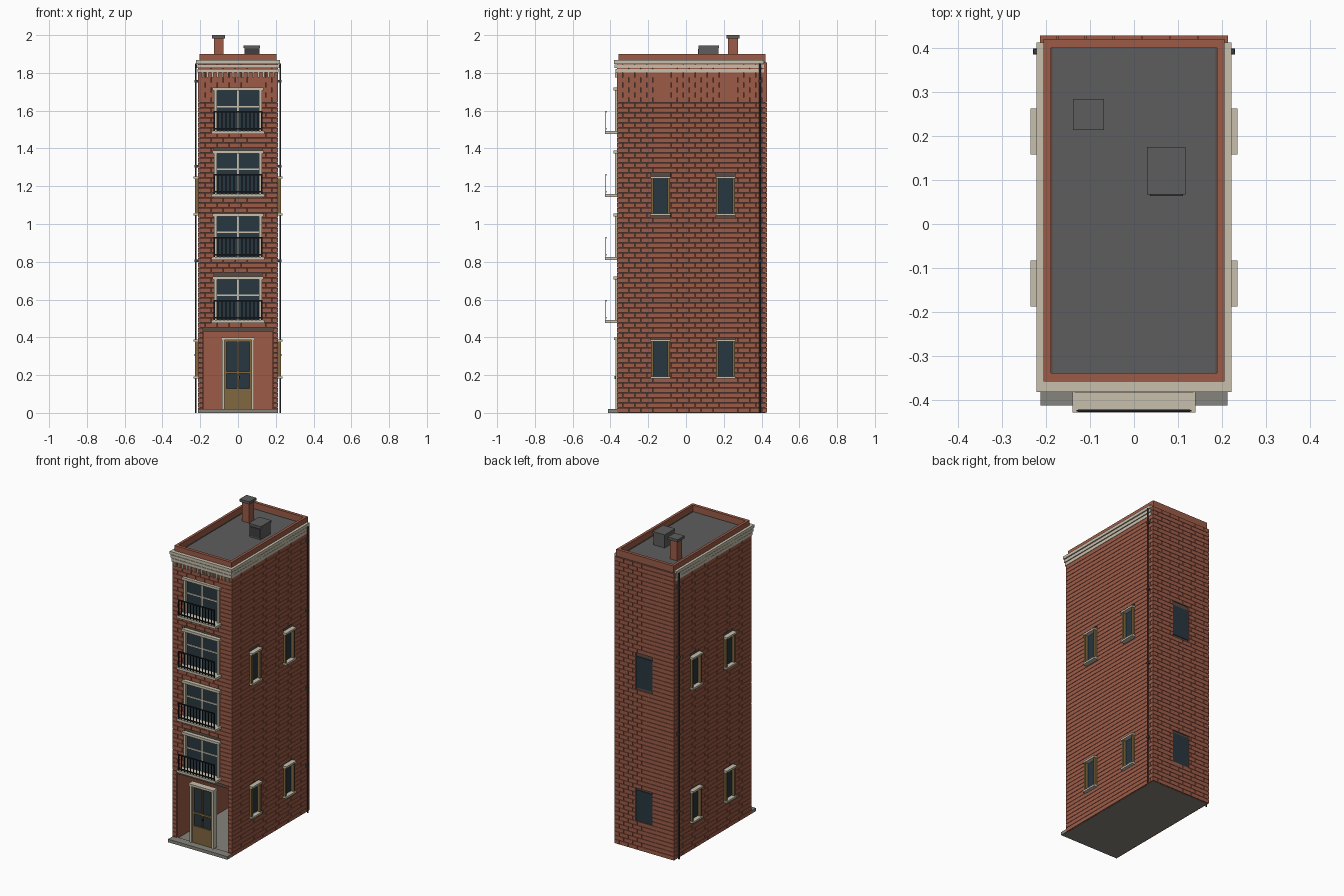
import bpy, bmesh

if "Cube" in bpy.data.objects:
    bpy.data.objects.remove(bpy.data.objects["Cube"], do_unlink=True)


def material(name, r, g, b):
    m = bpy.data.materials.new(name)
    m.use_nodes = True
    m.diffuse_color = (r, g, b, 1)
    bsdf = next(n for n in m.node_tree.nodes if n.type == 'BSDF_PRINCIPLED')
    bsdf.inputs["Base Color"].default_value = (r, g, b, 1)
    bsdf.inputs["Roughness"].default_value = 0.8
    return m


BRICK = material("brick_red", 0.335, 0.105, 0.064)
MORTAR = material("dark_mortar", 0.10, 0.07, 0.06)
STONE = material("pale_stone", 0.58, 0.53, 0.42)
STEP = material("step_grey", 0.24, 0.23, 0.20)
ROOF = material("roof_grey", 0.11, 0.11, 0.11)
GLASS = material("dark_glass", 0.021, 0.038, 0.05)
WOOD = material("brown_wood", 0.22, 0.135, 0.05)
IRON = material("black_iron", 0.01, 0.012, 0.015)
METAL = material("dark_metal", 0.05, 0.05, 0.055)


def boxes(name, mat, items):
    """One object made of boxes given as (x0, x1, y0, y1, z0, z1)."""
    bm = bmesh.new()
    for it in items:
        xs, ys, zs = (sorted(it[i:i + 2]) for i in (0, 2, 4))
        v = [bm.verts.new((x, y, z)) for x in xs for y in ys for z in zs]
        for f in ("0132", "4576", "0451", "2376", "0264", "1573"):
            bm.faces.new([v[int(c)] for c in f])
    bmesh.ops.recalc_face_normals(bm, faces=bm.faces)
    me = bpy.data.meshes.new(name)
    bm.to_mesh(me)
    bm.free()
    me.materials.append(mat)
    ob = bpy.data.objects.new(name, me)
    bpy.context.collection.objects.link(ob)


# Main dimensions
W, F, B = 0.205, -0.358, 0.42      # half width, front and back of the core
TOP, WALL, OUT = 1.86, 0.02, 0.008
OPEN_W, OPEN_H = 0.185, 0.43
ROW, BRICK_L, GAP = 0.0265, 0.064, 0.0022
FLOORS = [0.49 + i / 3 for i in range(4)]
SIDE_Y, SIDE_Z = (-0.135, 0.21), (0.185, 1.048)
WIN_H, SIDE_W, BACK_W, FRONT_W = 0.2, 0.05, 0.06, 0.127

# Hollow core of the walls, open at the ground floor front
sides = (-1, 1)
boxes("wall_core", MORTAR,
      [(s * W, s * (W - WALL), F, B, 0.001, TOP) for s in sides] +
      [(-W, W, B - WALL, B, 0.001, TOP), (-W, W, F, F + WALL, OPEN_H, TOP)])
lin = W - WALL
boxes("room_lining", BRICK,
      [(s * lin, s * (lin - 0.003), F, B - WALL, 0.001, OPEN_H) for s in sides] +
      [(-lin, lin, B - WALL - 0.003, B - WALL, 0.001, OPEN_H),
       (-lin, lin, F + 0.002, B - WALL, OPEN_H, OPEN_H + 0.01)])


def brick_wall(name, u0, u1, place, holes):
    """Running bond between u0 and u1, left out where holes (u0, u1, z0, z1) lie."""
    items = []
    for r in range(int(TOP / ROW)):
        z0, z1 = r * ROW + GAP / 2, (r + 1) * ROW - GAP / 2
        u = u0 - (r % 2) * BRICK_L / 2
        while u < u1:
            spans = [(max(u, u0), min(u + BRICK_L - GAP, u1))]
            for a, b, c, d in holes:
                if z1 > c and z0 < d:
                    spans = [p for s, e in spans
                             for p in ((s, min(e, a)), (max(s, b), e))]
            items += [place(s, e) + (z0, z1) for s, e in spans if e - s > 0.004]
            u += BRICK_L
    boxes(name, BRICK, items)


# Brick skins
side_holes = [(y - SIDE_W, y + SIDE_W, z, z + WIN_H) for y in SIDE_Y for z in SIDE_Z]
back_holes = [(-BACK_W, BACK_W, z, z + WIN_H) for z in SIDE_Z]
front_holes = [(-FRONT_W, FRONT_W, z, z + 0.23) for z in FLOORS]
front_holes.append((-OPEN_W, OPEN_W, 0, OPEN_H))
for s, tag in ((-1, "right"), (1, "left")):
    brick_wall(tag + "_bricks", F - OUT, B + OUT,
               lambda a, b: (s * (W - 0.002), s * (W + OUT), a, b), side_holes)
brick_wall("back_bricks", -W, W, lambda a, b: (a, b, B - 0.002, B + OUT), back_holes)
brick_wall("front_bricks", -W, W, lambda a, b: (a, b, F - OUT, F + 0.002), front_holes)

# Ground slab, room floor and front step
boxes("base_slab", STEP, [(-W, W, F, B, 0, 0.012), (-0.212, 0.212, -0.412, F, 0, 0.02)])

# Roof deck and parapet
boxes("roof_deck", ROOF, [(-lin, lin, F + WALL, B - WALL, 1.84, 1.858)])
PW, PT = 0.205, 0.017
boxes("parapet", BRICK,
      [(s * PW, s * (PW - PT), F, B, 1.85, 1.9) for s in sides] +
      [(-PW, PW, F, F + 0.02, 1.85, 1.9), (-PW, PW, B - 0.02, B, 1.85, 1.9)])

# Three cornice bands on the front and both sides, with dentils in front
cornice = []
for i, out in enumerate((0.01, 0.0135, 0.017)):
    z0 = 1.802 + i * 0.023
    z1 = z0 + 0.019
    cornice.append((-W - out, W + out, F - out - 0.006, F, z0, z1))
    cornice += [(s * W, s * (W + out), F, 0.412, z0, z1) for s in sides]
boxes("cornice", STONE, cornice)
boxes("dentils", STONE, [(x - 0.005, x + 0.005, F - 0.018, F, 1.775, 1.803)
                         for x in (i * 0.027 for i in range(-7, 8))])

# Front windows with balcony slabs and railings
frames, panes, bars, slabs, rails = [], [], [], [], []
fw, fy = FRONT_W, F - 0.018
for z in FLOORS:
    top = z + 0.23
    panes.append((-fw, fw, F - 0.002, F + 0.002, z, top))
    frames += [(s * fw, s * (fw - 0.015), fy, F, z, top) for s in sides]
    frames += [(-fw - 0.008, fw + 0.008, fy - 0.007, F, top - 0.013, top + 0.003)]
    bars += [(-0.004, 0.004, F - 0.007, F, z, top),
             (-fw, fw, F - 0.007, F, z + 0.128, z + 0.136)]
    slabs.append((-0.14, 0.14, -0.428, F, z - 0.013, z + 0.002))
    ry, rt = -0.424, z + 0.107
    rails += [(-fw, fw, ry - 0.003, ry + 0.003, a, a + 0.007) for a in (z + 0.01, rt - 0.007)]
    for i in range(13):
        x, t = -fw + i * fw / 6, 0.004 if i in (0, 12) else 0.0025
        rails.append((x - t, x + t, ry - 0.0015, ry + 0.0015, z, rt))
boxes("front_window_frames", STONE, frames)
boxes("front_window_glass", GLASS, panes)
boxes("front_window_bars", STONE, bars)
boxes("balcony_slabs", STONE, slabs)
boxes("balcony_railings", IRON, rails)

# Side windows: glass, deep wooden jambs, stone sill and lintel
panes, jambs, sills = [], [], []
for s in sides:
    for y in SIDE_Y:
        for z in SIDE_Z:
            a, b, t = y - SIDE_W, y + SIDE_W, z + WIN_H
            panes.append((s * (W - 0.002), s * (W + 0.002), a, b, z, t))
            jambs += [(s * W, s * 0.227, e, e + d, z, t)
                      for e, d in ((a, 0.013), (b, -0.013))]
            sills += [(s * W, s * 0.235, a - 0.002, b + 0.002, h, h + 0.012)
                      for h in (z - 0.004, t - 0.008)]
boxes("side_window_glass", GLASS, panes)
boxes("side_window_jambs", WOOD, jambs)
boxes("side_window_sills", STONE, sills)
boxes("back_window_glass", GLASS, [(a, b, B - 0.002, B + 0.004, c, d)
                                   for a, b, c, d in back_holes])

# Entrance door standing in the open ground floor
dw, dt = 0.085, 0.4
boxes("door_surround", STONE,
      [(s * dw, s * (dw - 0.014), F - 0.016, F + 0.02, 0.02, dt) for s in sides] +
      [(-dw - 0.004, dw + 0.004, F - 0.022, F + 0.02, dt - 0.014, dt)])
dy = F - 0.008
boxes("door_wood", WOOD,
      [(s * 0.071, s * 0.06, dy, F + 0.014, 0.02, dt - 0.014) for s in sides] +
      [(-0.071, 0.071, dy, F + 0.014, 0.02, 0.13),
       (-0.071, 0.071, dy, F + 0.014, 0.375, 0.386),
       (-0.004, 0.004, dy, F + 0.014, 0.13, 0.386),
       (-0.06, 0.06, dy, F + 0.014, 0.208, 0.22)])
boxes("door_glass", GLASS, [(-0.07, 0.07, F, F + 0.006, 0.12, 0.386)])
boxes("door_handle", METAL, [(0.006, 0.011, dy - 0.012, dy, 0.18, 0.195)])

# Chimney and roof vent unit
boxes("chimney", BRICK, [(-0.128, -0.078, 0.222, 0.275, 1.85, 1.985)])
boxes("chimney_cap", ROOF, [(-0.138, -0.068, 0.214, 0.284, 1.983, 2.0)])
boxes("roof_vent", ROOF, [(0.034, 0.113, 0.069, 0.171, 1.85, 1.935),
                          (0.03, 0.117, 0.067, 0.175, 1.933, 1.945)])
boxes("vent_grille", METAL, [(0.036, 0.111, 0.064, 0.07, 1.868, 1.928)])

# Round drain pipes near the back corners
for s, tag in ((-1, "right"), (1, "left")):
    bpy.ops.mesh.primitive_cylinder_add(vertices=10, radius=0.005, depth=1.85,
                                        location=(s * 0.224, 0.392, 0.925))
    pipe = bpy.context.object
    pipe.name = tag + "_drain_pipe"
    pipe.data.materials.append(METAL)
    bpy.ops.object.shade_smooth_by_angle()
    boxes(tag + "_pipe_clips", METAL, [(s * W, s * 0.229, 0.385, 0.399, z, z + 0.012)
                                       for z in (0.3, 0.8, 1.3, 1.75)])
